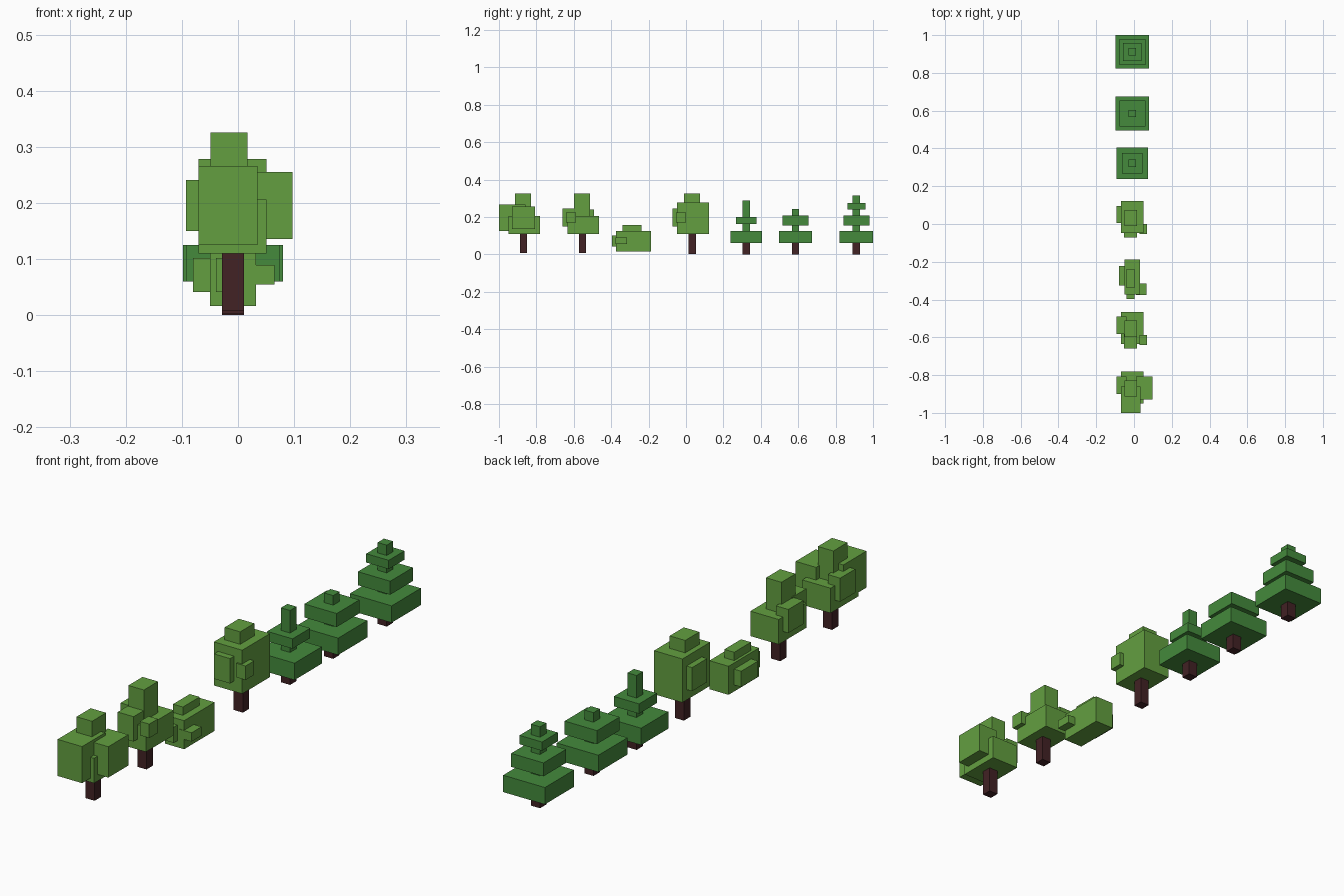
import bpy
import bmesh
from mathutils import Matrix, Vector

cube = bpy.data.objects.get("Cube")
if cube:
    bpy.data.objects.remove(cube, do_unlink=True)


def make_material(name, color):
    mat = bpy.data.materials.new(name)
    mat.use_nodes = True
    mat.diffuse_color = (*color, 1)
    mat.node_tree.nodes["Principled BSDF"].inputs["Base Color"].default_value = (*color, 1)
    return mat


LEAF = make_material("leaf green", (0.125, 0.347, 0.051))
NEEDLE = make_material("needle green", (0.058, 0.254, 0.045))
BARK = make_material("dark bark", (0.054, 0.016, 0.018))

TRUNK_X = -0.009
TRUNK_WIDTH = 0.039


def box(name, material, x, y, z, row_y=0.0):
    """Flat-shaded box spanning the given ranges, moved along the row."""
    low = Vector((x[0], y[0] + row_y, z[0]))
    high = Vector((x[1], y[1] + row_y, z[1]))
    bm = bmesh.new()
    bmesh.ops.create_cube(bm, size=1, matrix=Matrix.LocRotScale(
        (low + high) / 2, None, high - low))
    mesh = bpy.data.meshes.new(name)
    bm.to_mesh(mesh)
    bm.free()
    mesh.materials.append(material)
    obj = bpy.data.objects.new(name, mesh)
    bpy.context.collection.objects.link(obj)
    return obj


def square_slab(name, material, width, bottom, top, row_y):
    """Square box centred on the trunk axis."""
    half = width / 2
    return box(name, material, (TRUNK_X - half, TRUNK_X + half), (-half, half),
               (bottom, top), row_y)


def leafy_tree(prefix, row_y, foot, body_top):
    """Trunk, main foliage block, crown block and right-hand tuft."""
    square_slab(prefix + "_trunk", BARK, TRUNK_WIDTH, foot, 0.13, row_y)
    box(prefix + "_foliage", LEAF, (-0.07, 0.051), (-0.081, 0.088), (0.11, body_top), row_y)
    box(prefix + "_crown", LEAF, (-0.049, 0.017), (-0.045, 0.041), (0.18, 0.326), row_y)
    box(prefix + "_right_tuft", LEAF, (-0.093, -0.04), (-0.03, 0.062), (0.15, 0.241), row_y)


def small_tufts(prefix, row_y):
    """Front and left tufts on the narrow leafy trees."""
    box(prefix + "_front_tuft", LEAF, (-0.052, 0.016), (-0.106, -0.02), (0.15, 0.246), row_y)
    box(prefix + "_left_tuft", LEAF, (0.03, 0.07), (-0.088, -0.035), (0.171, 0.225), row_y)


def conifer(prefix, row_y, height, tiers):
    """Trunk, green core post and stacked square tiers of needles."""
    square_slab(prefix + "_trunk", BARK, TRUNK_WIDTH, 0, 0.08, row_y)
    square_slab(prefix + "_tip", NEEDLE, TRUNK_WIDTH, 0.1, height, row_y)
    for number, (width, bottom, top) in enumerate(tiers, start=1):
        square_slab(f"{prefix}_tier_{number}", NEEDLE, width, bottom, top, row_y)


# Wide leafy tree at the front of the row
leafy_tree("wide_tree", -0.869, 0.008, 0.206)
box("wide_tree_front_block", LEAF, (-0.07, 0.035), (-0.131, 0.01), (0.125, 0.266), -0.869)
box("wide_tree_left_block", LEAF, (0.01, 0.097), (-0.06, 0.062), (0.136, 0.255), -0.869)

# Slim leafy tree
leafy_tree("slim_tree", -0.553, 0.008, 0.206)
small_tufts("slim_tree", -0.553)

# Low bush without a trunk
BUSH_Y = -0.28
box("bush_foliage", LEAF, (-0.05, 0.032), (-0.094, 0.092), (0.016, 0.126), BUSH_Y)
box("bush_crown", LEAF, (-0.039, 0.003), (-0.06, 0.042), (0.08, 0.158), BUSH_Y)
box("bush_front_tuft", LEAF, (-0.039, 0.003), (-0.116, -0.05), (0.041, 0.102), BUSH_Y)
box("bush_right_tuft", LEAF, (-0.08, -0.03), (-0.046, 0.058), (0.041, 0.102), BUSH_Y)
box("bush_left_tuft", LEAF, (0.01, 0.065), (-0.096, -0.035), (0.055, 0.089), BUSH_Y)

# Tall leafy tree
leafy_tree("tall_tree", 0.034, 0.003, 0.278)
small_tufts("tall_tree", 0.034)

# Three conifers at the back of the row
BASE, MIDDLE = (0.06, 0.125), (0.155, 0.207)
conifer("small_conifer", 0.322, 0.287, [(0.166, *BASE), (0.108, 0.162, 0.2)])
conifer("broad_conifer", 0.585, 0.244, [(0.178, *BASE), (0.138, *MIDDLE)])
conifer("tall_conifer", 0.911, 0.314,
        [(0.178, *BASE), (0.138, *MIDDLE), (0.096, 0.24, 0.274)])
